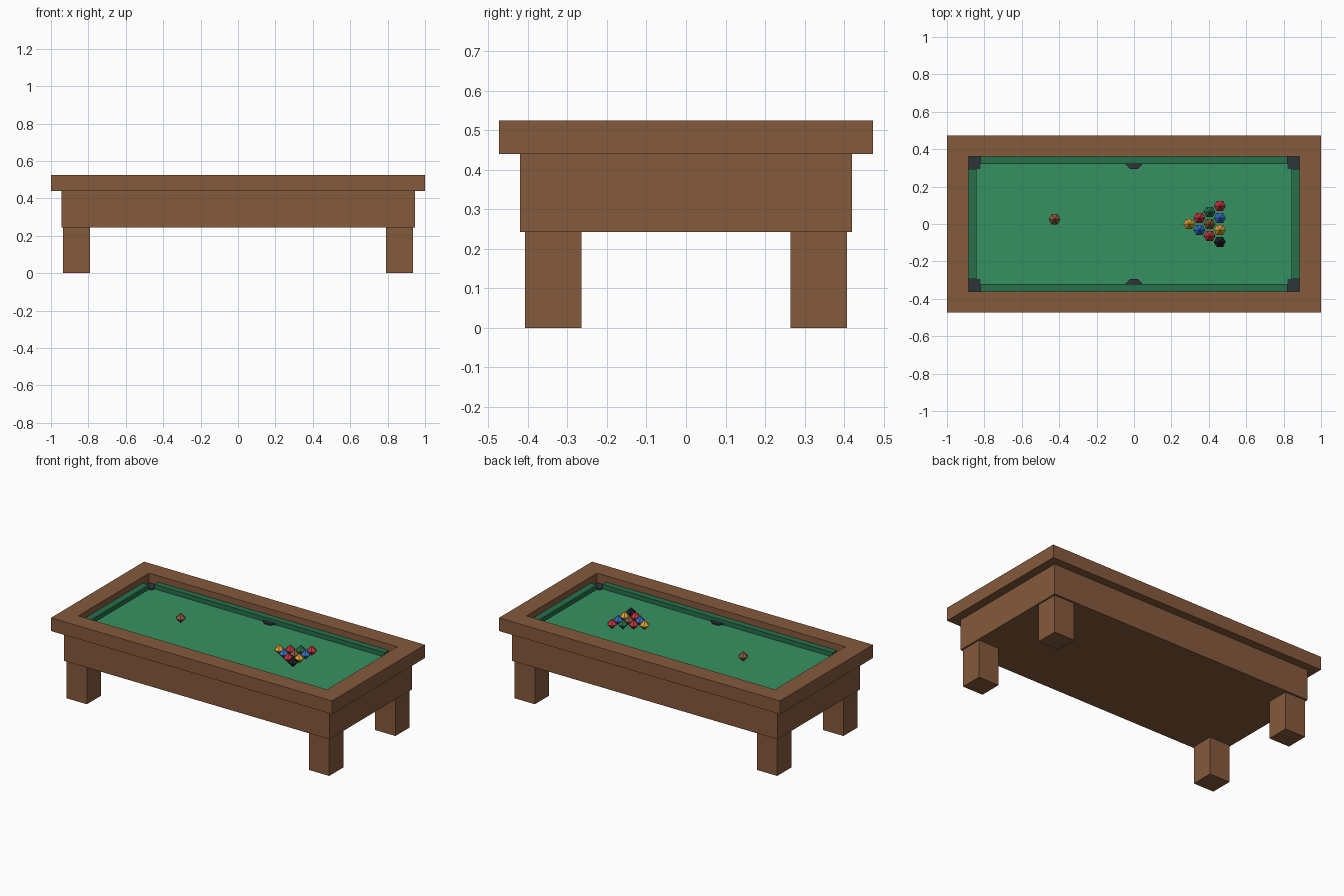
import bpy, bmesh, math

if "Cube" in bpy.data.objects:
    bpy.data.objects.remove(bpy.data.objects["Cube"])


def material(name, rgb):
    m = bpy.data.materials.new(name)
    m.diffuse_color = (*rgb, 1)
    m.use_nodes = True
    m.node_tree.nodes["Principled BSDF"].inputs["Base Color"].default_value = m.diffuse_color
    return m


WOOD = material("wood_brown", (0.235, 0.102, 0.045))
FELT = material("felt_green", (0.037, 0.283, 0.120))
CUSHION = material("cushion_green", (0.021, 0.162, 0.072))
DARK = material("pocket_dark", (0.027, 0.034, 0.042))
RED = material("ball_red", (0.55, 0.035, 0.05))
BLUE = material("ball_blue", (0.035, 0.16, 0.55))
YELLOW = material("ball_yellow", (0.72, 0.36, 0.04))
BLACK = material("ball_black", (0.014, 0.014, 0.018))


def make(name, verts, faces, mat):
    me = bpy.data.meshes.new(name)
    me.from_pydata(verts, [], faces)
    bm = bmesh.new()
    bm.from_mesh(me)
    bmesh.ops.recalc_face_normals(bm, faces=bm.faces)
    bm.to_mesh(me)
    bm.free()
    me.materials.append(mat)
    ob = bpy.data.objects.new(name, me)
    bpy.context.collection.objects.link(ob)
    return ob


def prism(name, outline, z0, z1, mat):
    n = len(outline)
    verts = [(x, y, z) for z in (z0, z1) for x, y in outline]
    faces = [tuple(range(n)), tuple(range(n, 2 * n))]
    faces += [(i, (i + 1) % n, (i + 1) % n + n, i + n) for i in range(n)]
    return make(name, verts, faces, mat)


def rect(x0, x1, y0, y1):
    return [(x0, y0), (x1, y0), (x1, y1), (x0, y1)]


OX, OY = 1.0, 0.473        # outer rail half size
IX, IY = 0.885, 0.36       # opening half size
BED, CUSH, RIM, TOP = 0.456, 0.485, 0.44, 0.525
CW, POCKET = 0.043, 0.065  # cushion width, corner pocket size

# Rectangular rail frame around the opening
loops = [rect(-x, x, -y, y) for x, y in ((OX, OY), (IX, IY))]
verts = [(x, y, z) for z in (RIM, TOP) for loop in loops for x, y in loop]
faces = []
for i in range(4):
    j = (i + 1) % 4
    faces += [(i, j, j + 4, i + 4), (i + 8, j + 8, j + 12, i + 12),
              (i, j, j + 8, i + 8), (i + 4, j + 4, j + 12, i + 12)]
make("rail_frame", verts, faces, WOOD)

# Body, playing bed
prism("table_body", rect(-0.945, 0.945, -0.42, 0.42), 0.243, RIM, WOOD)
prism("playing_bed", rect(-IX, IX, -IY, IY), RIM, BED, FELT)

# Legs and corner pockets
for sx in (-1, 1):
    for sy in (-1, 1):
        prism("leg", rect(sx * 0.79, sx * 0.935, sy * 0.265, sy * 0.408),
              0, 0.243, WOOD)
        prism("corner_pocket", rect(sx * (IX - POCKET), sx * IX,
                                    sy * (IY - POCKET), sy * IY),
              BED, BED + 0.008, DARK)

# Cushions and side pockets
for s in (-1, 1):
    prism("long_cushion", rect(-IX + POCKET, IX - POCKET,
                               s * (IY - CW + 0.003), s * IY), BED, CUSH, CUSHION)
    prism("end_cushion", rect(s * (IX - CW), s * IX,
                              -IY + POCKET, IY - POCKET), BED, CUSH, CUSHION)
    angles = [math.radians(22.5 + 45 * i) for i in range(8)]
    disc = [(0.052 * math.cos(a), s * 0.341 + 0.052 * math.sin(a)) for a in angles]
    # keep the disc inside the opening
    disc = [(x, max(-IY, min(IY, y))) for x, y in disc]
    prism("side_pocket", disc, BED, BED + 0.009, DARK)


# Faceted balls: six-sided double pyramids
R = 0.032


def ball(name, x, y, mat):
    ring = [(x + R * math.cos(math.pi * i / 3), y + R * math.sin(math.pi * i / 3), BED + R)
            for i in range(6)]
    verts = ring + [(x, y, BED), (x, y, BED + 2 * R)]
    faces = [(i, (i + 1) % 6, p) for i in range(6) for p in (6, 7)]
    make(name, verts, faces, mat)


rack = [[YELLOW], [RED, BLUE], [CUSHION, WOOD, RED], [RED, BLUE, YELLOW, BLACK]]
for r, row in enumerate(rack):
    for i, mat in enumerate(row):
        ball("rack_ball", 0.295 + 0.0545 * r, (r / 2 - i) * 0.064, mat)
ball("cue_ball", -0.425, 0.025, WOOD)
